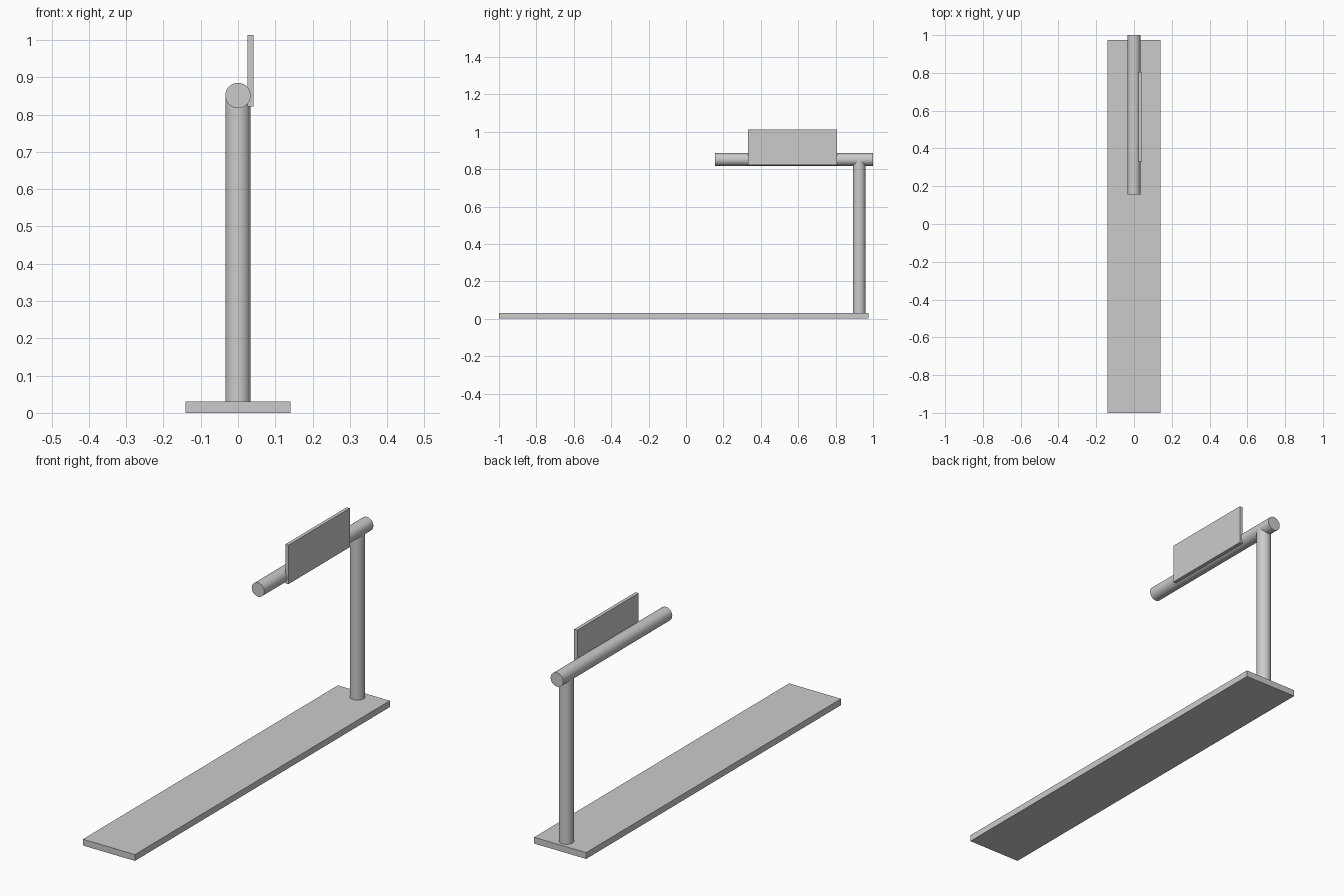
import bpy
from math import pi

if "Cube" in bpy.data.objects:
    bpy.data.objects.remove(bpy.data.objects["Cube"])


def box(name, lo, hi):
    bpy.ops.mesh.primitive_cube_add(size=1, location=[(a + b) / 2 for a, b in zip(lo, hi)])
    ob = bpy.context.object
    ob.name = name
    ob.scale = [b - a for a, b in zip(lo, hi)]
    bpy.ops.object.transform_apply(location=False, rotation=False, scale=True)
    return ob


def rod(name, centre, length, radius, rotation=(0, 0, 0)):
    bpy.ops.mesh.primitive_cylinder_add(vertices=64, radius=radius, depth=length,
                                        location=centre, rotation=rotation)
    bpy.context.object.name = name
    bpy.ops.object.shade_smooth_by_angle()
    return bpy.context.object


R = 0.034
ARM_Z = 0.851

# Long flat base plate
box("base_plate", (-0.141, -1.0, 0.0), (0.141, 0.975, 0.031))

# Upright post near the back, running up into the arm
rod("post", (0, 0.926, (0.03 + ARM_Z) / 2), ARM_Z - 0.03, R)

# Horizontal arm along y
rod("arm", (0, (0.155 + 1.0) / 2, ARM_Z), 0.845, R, (pi / 2, 0, 0))

# Thin upright panel on the right side of the arm
box("side_panel", (0.025, 0.331, 0.822), (0.042, 0.806, 1.013))
